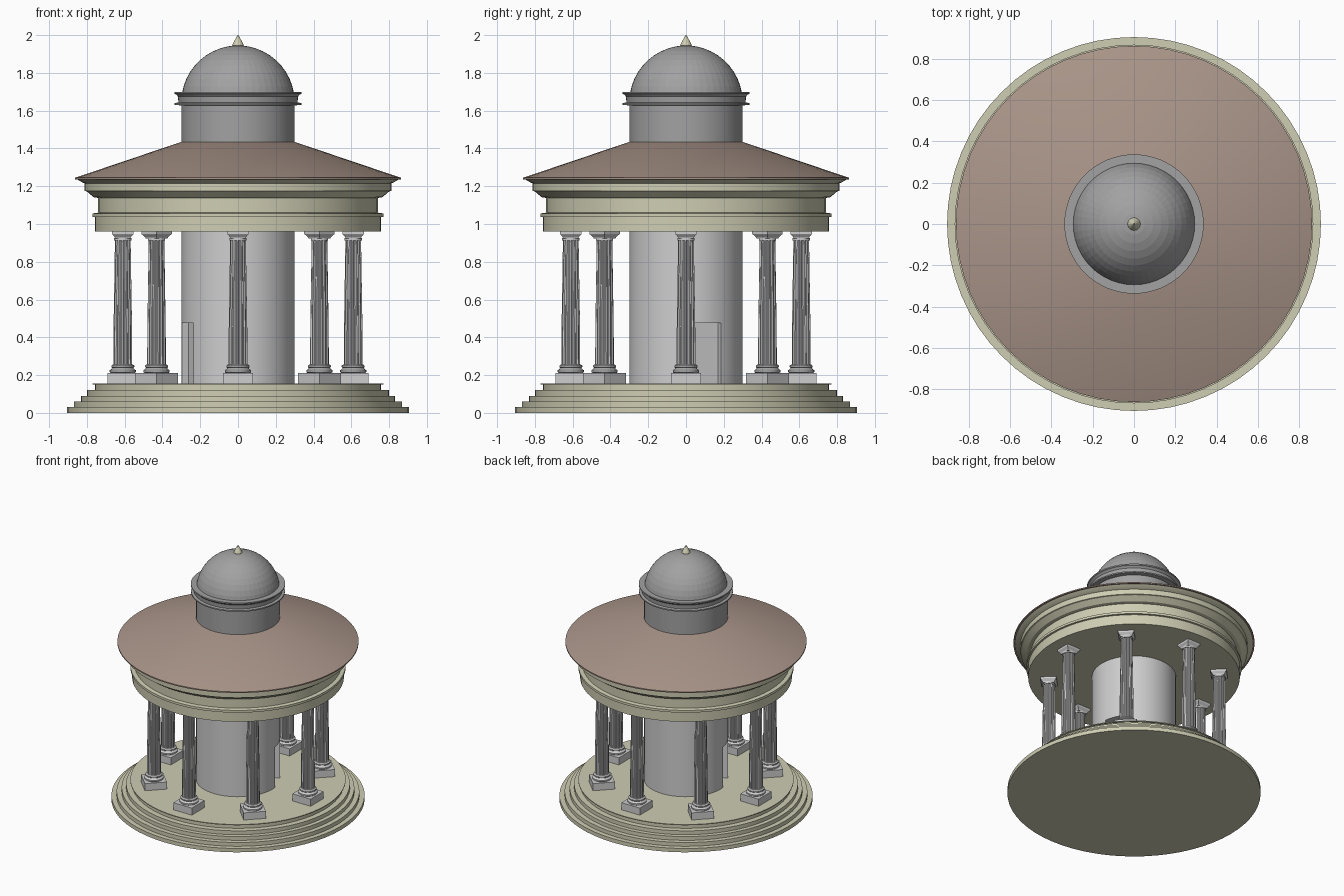
import bpy, bmesh, math
from mathutils import Matrix

if "Cube" in bpy.data.objects:
    bpy.data.objects.remove(bpy.data.objects["Cube"])

SEG = 64


def material(name, rgb):
    m = bpy.data.materials.new(name)
    m.diffuse_color = (*rgb, 1)
    m.use_nodes = True
    m.node_tree.nodes["Principled BSDF"].inputs["Base Color"].default_value = m.diffuse_color
    return m


CREAM = material("cream_stone", (0.62, 0.61, 0.45))
ROOF = material("brown_roof", (0.40, 0.30, 0.25))
DOME = material("mid_grey", (0.36, 0.36, 0.36))
PALE = material("pale_grey", (0.62, 0.62, 0.62))


def finish(name, bm, mat):
    bmesh.ops.remove_doubles(bm, verts=bm.verts, dist=1e-5)
    bmesh.ops.recalc_face_normals(bm, faces=bm.faces)
    me = bpy.data.meshes.new(name)
    bm.to_mesh(me)
    bm.free()
    me.materials.append(mat)
    ob = bpy.data.objects.new(name, me)
    bpy.context.collection.objects.link(ob)
    return ob


def add_lathe(bm, profile, n=SEG, flute=0.0, turn=0.0):
    """Closed solid of revolution; flute > 0 pulls in every second pair of points."""
    rings = []
    for r, z in profile:
        ring = []
        for i in range(n):
            a = turn + 2 * math.pi * i / n
            k = 1 - flute if i % 4 in (1, 2) else 1
            ring.append(bm.verts.new((r * k * math.cos(a), r * k * math.sin(a), z)))
        rings.append(ring)
    for lo, hi in zip(rings, rings[1:]):
        for i in range(n):
            j = (i + 1) % n
            bm.faces.new((lo[i], lo[j], hi[j], hi[i]))
    bm.faces.new(rings[0][::-1])
    bm.faces.new(rings[-1])


def lathe(name, profile, mat, n=SEG):
    bm = bmesh.new()
    add_lathe(bm, profile, n)
    return finish(name, bm, mat)


def smooth(ob, angle):
    bpy.ops.object.select_all(action='DESELECT')
    ob.select_set(True)
    bpy.context.view_layer.objects.active = ob
    bpy.ops.object.shade_smooth_by_angle(angle=math.radians(angle))


# stepped base
steps = []
for i, r in enumerate((0.905, 0.868, 0.832, 0.80, 0.757)):
    steps += [(r, 0.03 * i), (r, 0.03 * (i + 1))]
steps += [(0.77, 0.15), (0.77, 0.156)]
smooth(lathe("stepped_base", steps, CREAM), 20)

# inner drum with two opposite door recesses
drum = lathe("inner_drum", [(0.30, 0.15), (0.30, 1.06)], PALE)
bm = bmesh.new()
for s in (0, 180):
    rot = Matrix.Rotation(math.radians(22.5 + s), 4, 'Z')
    m = rot @ Matrix.Translation((0.35, 0, 0.3155)) @ Matrix.Diagonal((0.20, 0.16, 0.319, 1))
    bmesh.ops.create_cube(bm, size=1, matrix=m)
cutter = finish("door_cutter", bm, PALE)
cutter.hide_render = True
mod = drum.modifiers.new("doors", 'BOOLEAN')
mod.operation = 'DIFFERENCE'
mod.solver = 'EXACT'
mod.object = cutter
bpy.context.view_layer.objects.active = drum
bpy.ops.object.modifier_apply(modifier="doors")
bpy.data.objects.remove(cutter)
smooth(drum, 20)

# eight fluted columns on square plinths
H = math.sqrt(2)
for c in range(8):
    bm = bmesh.new()
    q = math.pi / 4
    add_lathe(bm, [(0.08 * H, 0.155), (0.08 * H, 0.212)], 4, turn=q)
    add_lathe(bm, [(0.062, 0.21), (0.069, 0.216), (0.069, 0.226), (0.060, 0.232),
                   (0.056, 0.238), (0.061, 0.243), (0.061, 0.250), (0.052, 0.257)], 24)
    add_lathe(bm, [(0.050, 0.255), (0.049, 0.45), (0.0415, 0.915)], 48, flute=0.12)
    add_lathe(bm, [(0.046, 0.912), (0.046, 0.925)], 24)
    add_lathe(bm, [(0.040 * H, 0.922), (0.044 * H, 0.932), (0.055 * H, 0.945),
                   (0.057 * H, 0.948), (0.057 * H, 0.962)], 4, turn=q)
    ob = finish(f"column_{c + 1}", bm, PALE)
    a = c * math.pi / 4
    ob.location = (0.61 * math.cos(a), 0.61 * math.sin(a), 0)
    ob.rotation_euler.z = a

# entablature ring and cornice
smooth(lathe("entablature", [
    (0.757, 0.96), (0.757, 1.036), (0.77, 1.038), (0.77, 1.056), (0.74, 1.06),
    (0.74, 1.138), (0.765, 1.142), (0.80, 1.172), (0.812, 1.175), (0.812, 1.215),
    (0.825, 1.22), (0.85, 1.236), (0.855, 1.24)], CREAM), 20)

# conical roof
smooth(lathe("conical_roof", [(0.862, 1.236), (0.862, 1.245), (0.29, 1.438)], ROOF), 20)

# lantern drum with its moulding
smooth(lathe("lantern_drum", [
    (0.30, 1.40), (0.30, 1.628), (0.335, 1.630), (0.335, 1.640), (0.315, 1.644),
    (0.318, 1.675), (0.328, 1.686), (0.337, 1.690), (0.337, 1.700)], DOME), 20)

# faceted dome
dome = [(0.30 * math.cos(t), 1.645 + 0.30 * math.sin(t))
        for t in (math.radians(88 * i / 11) for i in range(12))]
lathe("dome", dome, DOME, 48)

# finial
lathe("finial", [(0.022, 1.935), (0.031, 1.945), (0.029, 1.952), (0.018, 1.972),
                 (0.002, 2.0)], CREAM, 16)
